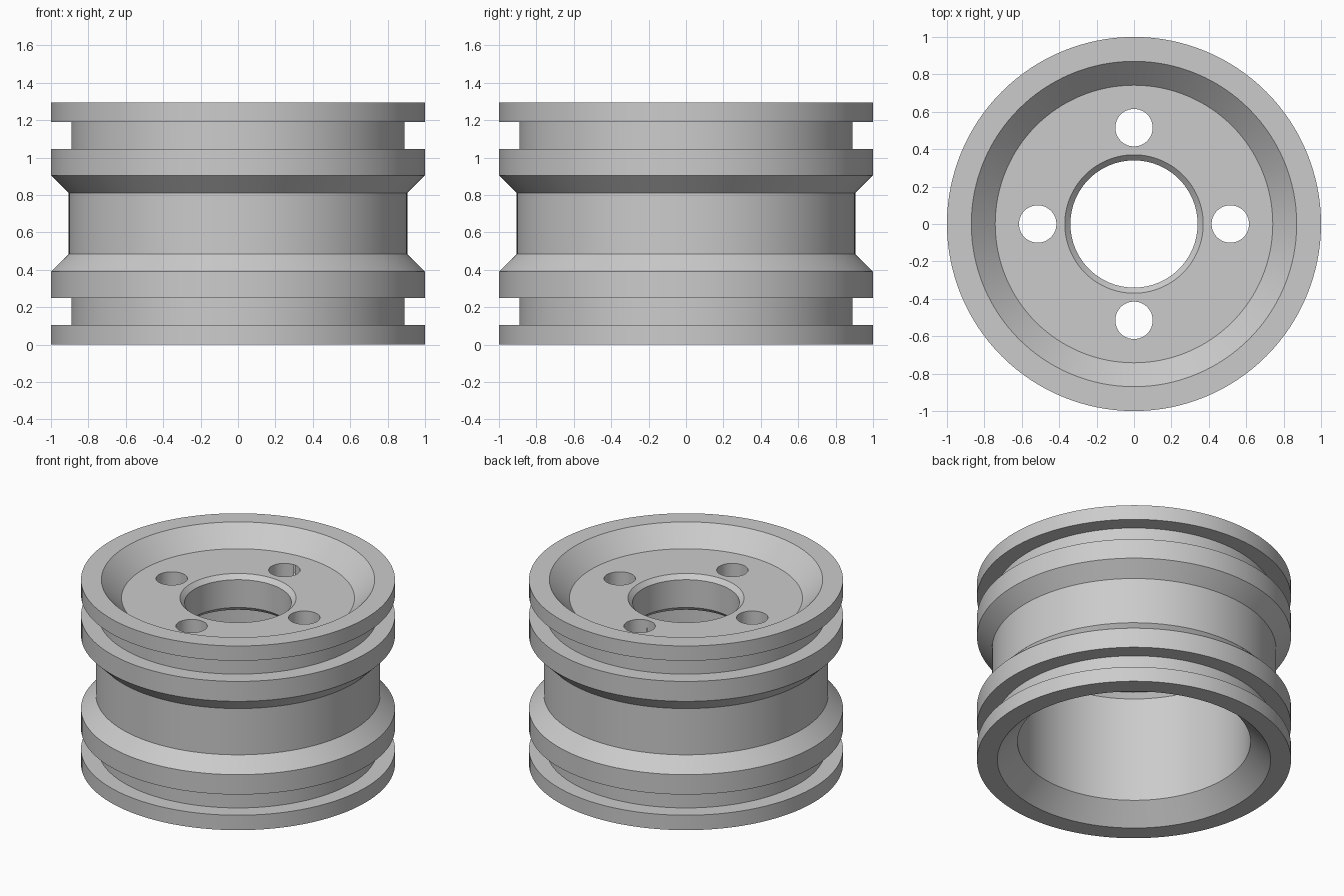
import bpy, bmesh, math

if "Cube" in bpy.data.objects:
    bpy.data.objects.remove(bpy.data.objects["Cube"])

SEGMENTS = 128

# Closed cross-section of the wheel as (radius, height)
PROFILE = [
    # outer side, bottom to top: lip, groove, flange, waist, flange, groove, lip
    (0.87, 0), (1, 0), (1, 0.105), (0.89, 0.105), (0.89, 0.25), (1, 0.25),
    (1, 0.39), (0.905, 0.485), (0.905, 0.81), (1, 0.905), (1, 1.045),
    (0.89, 1.045), (0.89, 1.19), (1, 1.19), (1, 1.294),
    # dished top, hub face and chamfered bore
    (0.87, 1.294), (0.742, 1.165), (0.37, 1.165), (0.34, 1.135),
    (0.34, 0.94), (0.37, 0.91),
    # underside of the hub and open inner barrel
    (0.717, 0.91), (0.742, 0.875), (0.742, 0.13),
]

grey = bpy.data.materials.new("metal grey")
grey.diffuse_color = (0.6, 0.6, 0.6, 1)
grey.use_nodes = True
grey.node_tree.nodes["Principled BSDF"].inputs["Base Color"].default_value = grey.diffuse_color


def lathe(name, profile):
    """Revolve a closed cross-section around z."""
    bm = bmesh.new()
    rings = []
    for i in range(SEGMENTS):
        a = 2 * math.pi * i / SEGMENTS
        rings.append([bm.verts.new((r * math.cos(a), r * math.sin(a), z))
                      for r, z in profile])
    n = len(profile)
    for i in range(SEGMENTS):
        p, q = rings[i], rings[(i + 1) % SEGMENTS]
        for j in range(n):
            k = (j + 1) % n
            bm.faces.new((p[j], q[j], q[k], p[k]))
    bmesh.ops.recalc_face_normals(bm, faces=bm.faces)
    mesh = bpy.data.meshes.new(name)
    bm.to_mesh(mesh)
    bm.free()
    obj = bpy.data.objects.new(name, mesh)
    bpy.context.collection.objects.link(obj)
    mesh.materials.append(grey)
    return obj


wheel = lathe("wheel_rim", PROFILE)

# Four bolt holes through the hub
for i in range(4):
    a = i * math.pi / 2
    bpy.ops.mesh.primitive_cylinder_add(
        vertices=48, radius=0.1, depth=0.6,
        location=(0.515 * math.cos(a), 0.515 * math.sin(a), 1.04))
    cutter = bpy.context.object
    cutter.name = "bolt_hole_cutter"
    cutter.hide_render = True
    cutter.data.materials.append(grey)
    cut = wheel.modifiers.new("bolt hole", 'BOOLEAN')
    cut.operation = 'DIFFERENCE'
    cut.solver = 'EXACT'
    cut.object = cutter
    bpy.context.view_layer.objects.active = wheel
    bpy.ops.object.modifier_apply(modifier=cut.name)
    bpy.data.objects.remove(cutter)

# Smooth round walls, crisp edges
bpy.ops.object.select_all(action='DESELECT')
wheel.select_set(True)
bpy.context.view_layer.objects.active = wheel
bpy.ops.object.shade_smooth_by_angle(angle=math.radians(25))
